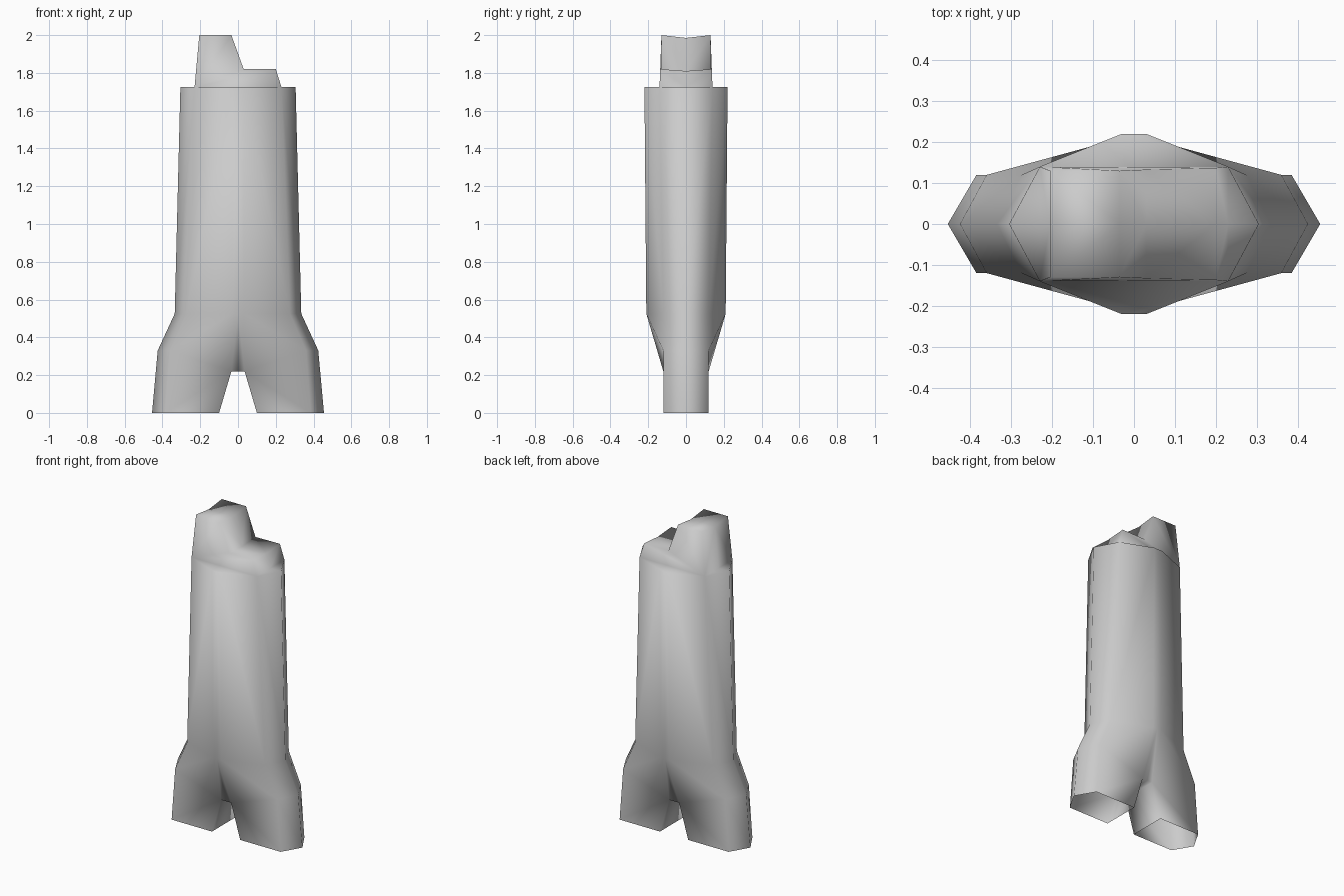
import bpy, bmesh

if "Cube" in bpy.data.objects:
    bpy.data.objects.remove(bpy.data.objects["Cube"])

bm = bmesh.new()


def face(pts, sx=1, sy=1):
    bm.faces.new([bm.verts.new((x * sx, y * sy, z)) for x, y, z in pts])


def strip(lower, upper):
    return [(lower[i], lower[i + 1], upper[i + 1], upper[i]) for i in range(len(lower) - 1)]


# One quarter of the trunk: leg foot, knee and crotch, waist, rim
foot = [(.455, 0, 0), (.385, .12, 0), (.10, .12, 0), (.10, 0, 0)]
knee = [(.425, 0, .33), (.36, .12, .33), (.035, .12, .22), (.035, 0, .22)]
waist = [(.335, 0, .525), (.275, .12, .525), (.03, .21, .525), (0, .21, .525)]
rim = [(.305, 0, 1.725), (.23, .14, 1.725), (.03, .22, 1.725), (0, .22, 1.725)]
crotch = [(0, .12, .22), (0, 0, .22)]

quarter = strip(foot, knee) + strip(knee[:3], waist[:3]) + strip(waist, rim)
quarter += [(knee[2], crotch[0], waist[3], waist[2]),
            (knee[2], knee[3], crotch[1], crotch[0]),
            (rim[0], rim[1], (.23, 0, 1.725))]
for sx in (1, -1):
    for sy in (1, -1):
        for f in quarter:
            face(f, sx, sy)

# Stepped broken top: outline (x, half depth, z, dip along the middle)
step = [(-.23, .14, 1.725, 0), (-.205, .13, 2, .015), (-.035, .13, 2, .015),
        (.03, .133, 1.82, .01), (.20, .137, 1.82, .01), (.23, .14, 1.725, 0)]
edge = [(x, y, z) for x, y, z, d in step]
middle = [(x, 0, z - d) for x, y, z, d in step]
base = [edge[0], edge[-1]]
for sy in (1, -1):
    for f in strip(edge, middle):
        face(f, 1, sy)
    # Side wall in two parts, so the notch stays clean
    face((edge[0], edge[1], edge[2], edge[3]), 1, sy)
    face((edge[0], edge[3], edge[4], edge[5]), 1, sy)
    # Ledge around the broken top
    face((base[0], (-.03, .22, 1.725), (0, .22, 1.725), (.03, .22, 1.725), base[1]), 1, sy)

bmesh.ops.remove_doubles(bm, verts=bm.verts, dist=.0005)
bmesh.ops.recalc_face_normals(bm, faces=bm.faces)
for f in bm.faces:
    f.smooth = True

mesh = bpy.data.meshes.new("forked_trunk")
bm.to_mesh(mesh)
bm.free()
obj = bpy.data.objects.new("forked_trunk", mesh)
bpy.context.collection.objects.link(obj)
